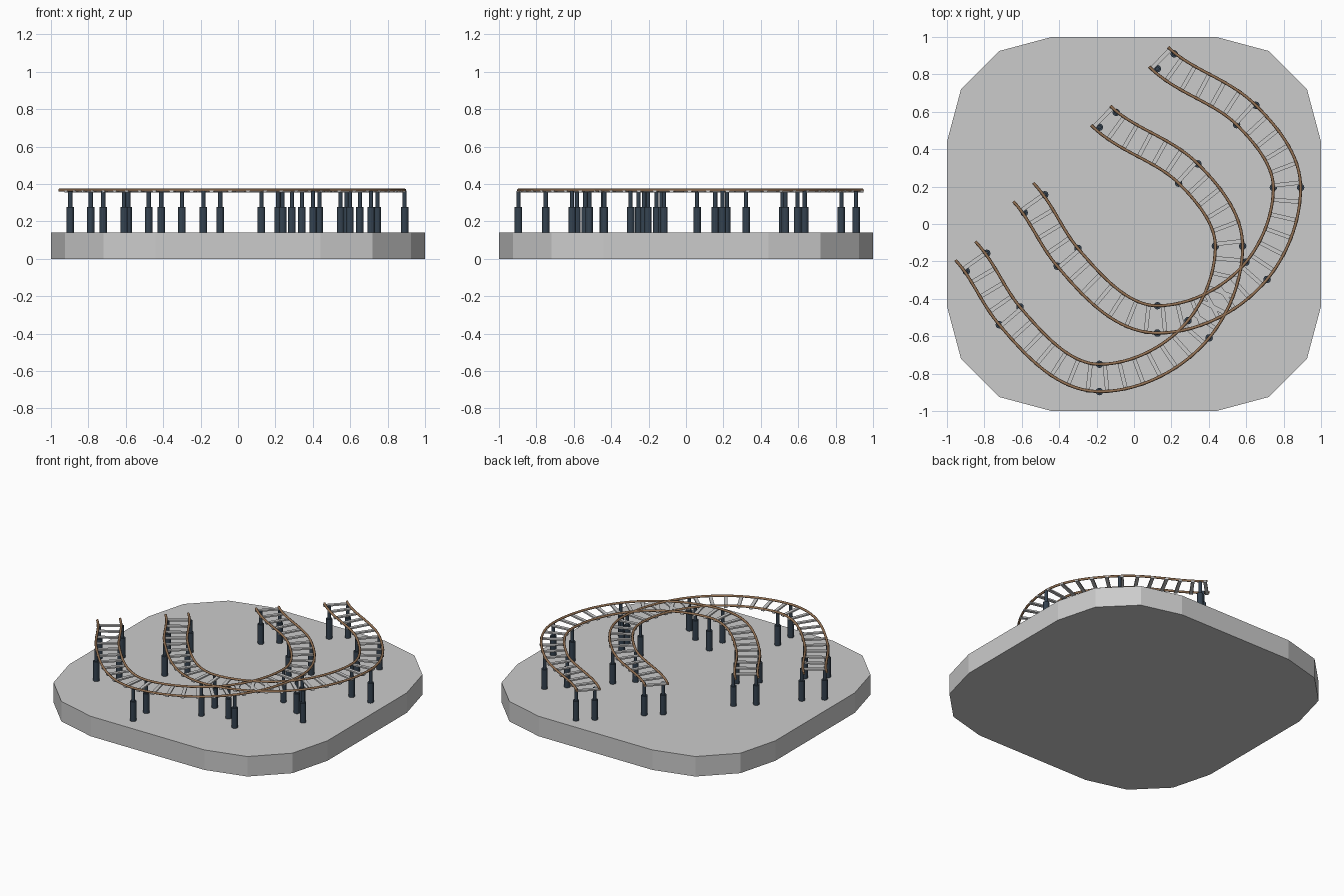
import bpy, bmesh
from math import cos, sin, radians, atan2
from mathutils import Vector, Matrix

if "Cube" in bpy.data.objects:
    bpy.data.objects.remove(bpy.data.objects["Cube"])


def material(name, rgb):
    m = bpy.data.materials.new(name)
    m.diffuse_color = (*rgb, 1)
    m.use_nodes = True
    m.node_tree.nodes["Principled BSDF"].inputs["Base Color"].default_value = m.diffuse_color
    return m


def finish(name, bm, mat=None):
    mesh = bpy.data.meshes.new(name)
    bmesh.ops.recalc_face_normals(bm, faces=bm.faces[:])
    bm.to_mesh(mesh)
    bm.free()
    ob = bpy.data.objects.new(name, mesh)
    bpy.context.collection.objects.link(ob)
    if mat:
        mesh.materials.append(mat)
    return ob


brown = material("rail_brown", (0.30, 0.17, 0.09))
navy = material("post_navy", (0.035, 0.055, 0.08))
GAUGE = 0.073   # half distance between the rails
RAIL_Z = 0.367

# Base: square with three-segment rounded corners
bm = bmesh.new()
ring = []
for q in range(4):
    cx, cy = 0.44 * (1 if q in (0, 3) else -1), 0.44 * (1 if q < 2 else -1)
    for i in range(4):
        a = radians(90 * q + 30 * i)
        ring.append(bm.verts.new((cx + 0.56 * cos(a), cy + 0.56 * sin(a), 0)))
face = bm.faces.new(ring)
ext = bmesh.ops.extrude_face_region(bm, geom=[face])["geom"]
bmesh.ops.translate(bm, vec=(0, 0, 0.14),
                    verts=[v for v in ext if isinstance(v, bmesh.types.BMVert)])
if not face.is_valid or len(bm.faces) < 18:
    bm.faces.new(ring)
finish("base", bm)

# Track centreline: (x, y, tangent x, tangent y)
knots = [(0.132, 0.893, 1, -1), (0.60, 0.583, 1, -1), (0.818, 0.195, 0, -1),
         (0.655, -0.25, -0.63, -0.77), (0.125, -0.51, -1, 0),
         (-0.355, -0.178, -0.65, 0.76), (-0.592, 0.17, -0.69, 0.72)]


def centreline(steps=60):
    pts = []
    for a, b in zip(knots, knots[1:]):
        p, q = Vector(a[:2]), Vector(b[:2])
        length = (q - p).length
        s, t = Vector(a[2:]).normalized() * length, Vector(b[2:]).normalized() * length
        for i in range(steps):
            u = i / steps
            pts.append(p * (2*u**3 - 3*u**2 + 1) + s * (u**3 - 2*u**2 + u)
                       + q * (3*u**2 - 2*u**3) + t * (u**3 - u**2))
    pts.append(Vector(knots[-1][:2]))
    return pts


def resample(pts, count):
    """Evenly spaced (position, tangent) pairs."""
    dist = [0]
    for a, b in zip(pts, pts[1:]):
        dist.append(dist[-1] + (b - a).length)
    out, k = [], 0
    for i in range(count):
        d = dist[-1] * i / (count - 1)
        while k < len(pts) - 2 and dist[k + 1] < d:
            k += 1
        step = pts[k + 1] - pts[k]
        out.append((pts[k] + step * ((d - dist[k]) / step.length), step.normalized()))
    return out


def side(t):
    return Vector((-t.y, t.x))


path = centreline()


def rails(name, off):
    bm = bmesh.new()
    for sgn in (-1, 1):
        rings = []
        for p, t in resample(path, 100):
            n = side(t)
            c = p + n * GAUGE * sgn + off
            rings.append([bm.verts.new((c.x + n.x * 0.008 * cos(a), c.y + n.y * 0.008 * cos(a),
                                        RAIL_Z + 0.008 * sin(a)))
                          for a in (radians(45 * i) for i in range(8))])
        for r, s in zip(rings, rings[1:]):
            for i in range(8):
                bm.faces.new((r[i], r[(i + 1) % 8], s[(i + 1) % 8], s[i]))
        bm.faces.new(rings[0])
        bm.faces.new(rings[-1])
    ob = finish(name, bm, brown)
    for poly in ob.data.polygons:
        poly.use_smooth = len(poly.vertices) == 4


def ties(name, off):
    bm = bmesh.new()
    for p, t in resample(path, 36)[:-1]:
        c = p + off + t * 0.016
        m = (Matrix.Translation((c.x, c.y, 0.360)) @ Matrix.Rotation(atan2(t.y, t.x), 4, 'Z')
             @ Matrix.Diagonal((0.022, 2 * GAUGE + 0.018, 0.010, 1)))
        bmesh.ops.create_cube(bm, size=1, matrix=m)
    finish(name, bm)


# Support pairs: (centre x, centre y, tangent x, tangent y, half spacing)
pairs = [(0.17, 0.87, 0.66, -0.75, 0.06)] + [(*k, GAUGE) for k in knots[1:6]]
pairs.append((-0.532, 0.108, -0.66, 0.75, GAUGE))


def posts(name, off):
    bm = bmesh.new()
    for x, y, tx, ty, half in pairs:
        n = side(Vector((tx, ty)).normalized())
        for sgn in (-1, 1):
            c = Vector((x, y)) + n * half * sgn + off
            # wide lower sleeve, thin upper rod
            for r, z0, z1 in ((0.02, 0.13, 0.278), (0.011, 0.27, 0.362)):
                bmesh.ops.create_cone(bm, cap_ends=True, segments=12, radius1=r, radius2=r,
                                      depth=z1 - z0,
                                      matrix=Matrix.Translation((c.x, c.y, (z0 + z1) / 2)))
    finish(name, bm, navy)


# Two identical tracks, one shifted diagonally
for label, off in (("back", Vector((0, 0))), ("front", Vector((-0.31, -0.313)))):
    rails(label + "_track_rails", off)
    ties(label + "_track_ties", off)
    posts(label + "_track_posts", off)
